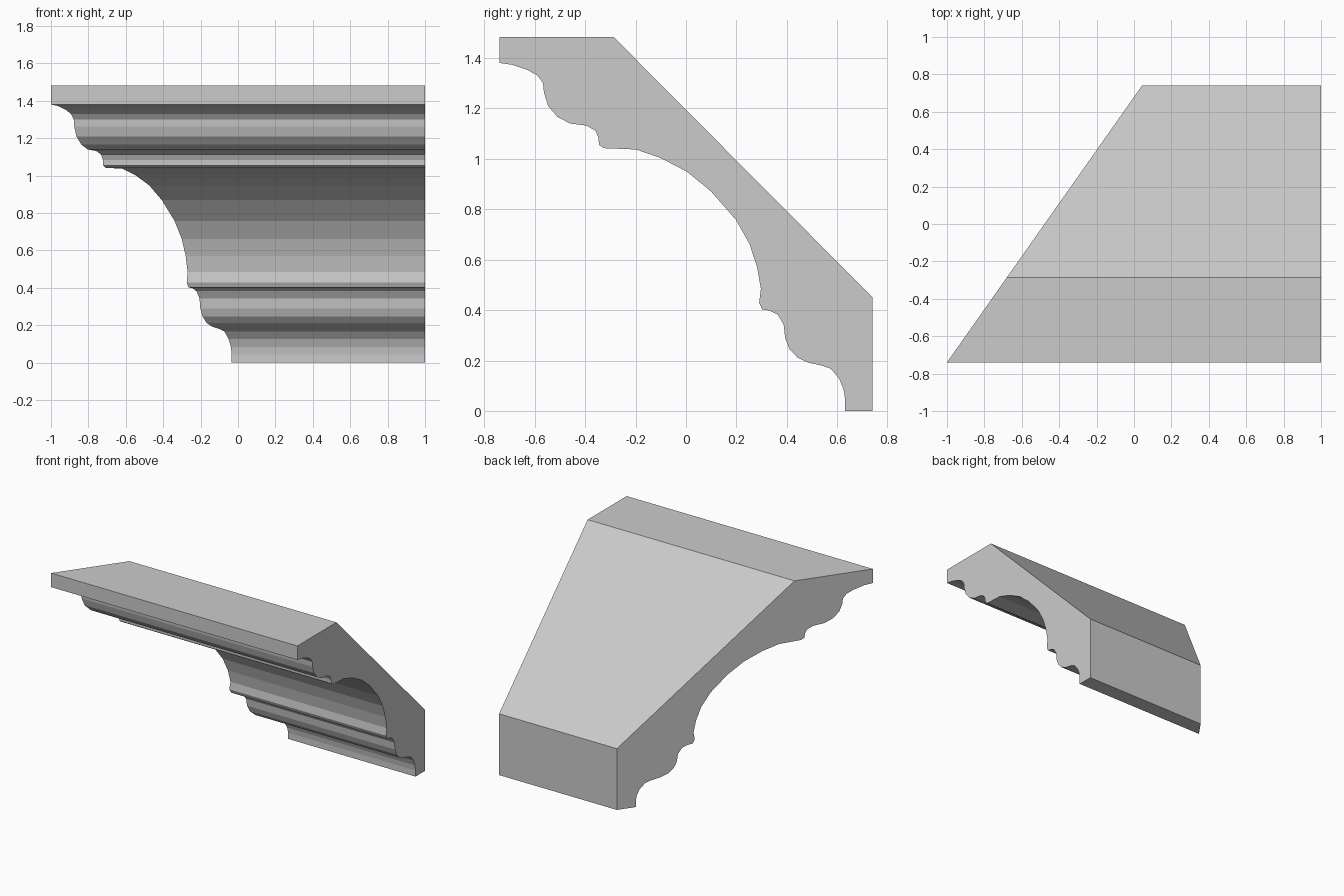
import bpy, bmesh

# Crown moulding cross-section (y, z): front fillet, ogee, cove, ogee, wall and slanted back
profile = [
    (-.74, 1.483), (-.74, 1.38), (-.69, 1.373), (-.63, 1.353), (-.588, 1.33),
    (-.567, 1.30), (-.563, 1.262), (-.547, 1.21), (-.51, 1.166), (-.46, 1.14),
    (-.397, 1.132), (-.36, 1.113), (-.347, 1.085), (-.345, 1.055), (-.325, 1.042),
    (-.198, 1.037), (-.10, 1.003), (.005, .948), (.10, .87), (.198, .758),
    (.252, .662), (.282, .57), (.297, .484), (.290, .43), (.302, .403),
    (.333, .398), (.363, .383), (.387, .343), (.393, .29), (.410, .246),
    (.442, .212), (.484, .192), (.54, .18), (.575, .167), (.608, .127),
    (.625, .085), (.631, .045), (.631, 0), (.74, 0), (.74, .45), (-.287, 1.483),
]


def mitre_x(y):
    """Left end is cut at an angle across the depth."""
    return -1 + (y + .74) * 1.043 / 1.48


# Sweep the section from the mitred left end to the square right end
bm = bmesh.new()
left = [bm.verts.new((mitre_x(y), y, z)) for y, z in profile]
right = [bm.verts.new((1, y, z)) for y, z in profile]
bm.faces.new(left)
bm.faces.new(right[::-1])
n = len(profile)
for i in range(n):
    j = (i + 1) % n
    bm.faces.new((left[i], left[j], right[j], right[i]))
bmesh.ops.recalc_face_normals(bm, faces=bm.faces)

mesh = bpy.data.meshes.new("crown_moulding")
bm.to_mesh(mesh)
bm.free()
bpy.context.collection.objects.link(bpy.data.objects.new("crown_moulding", mesh))
